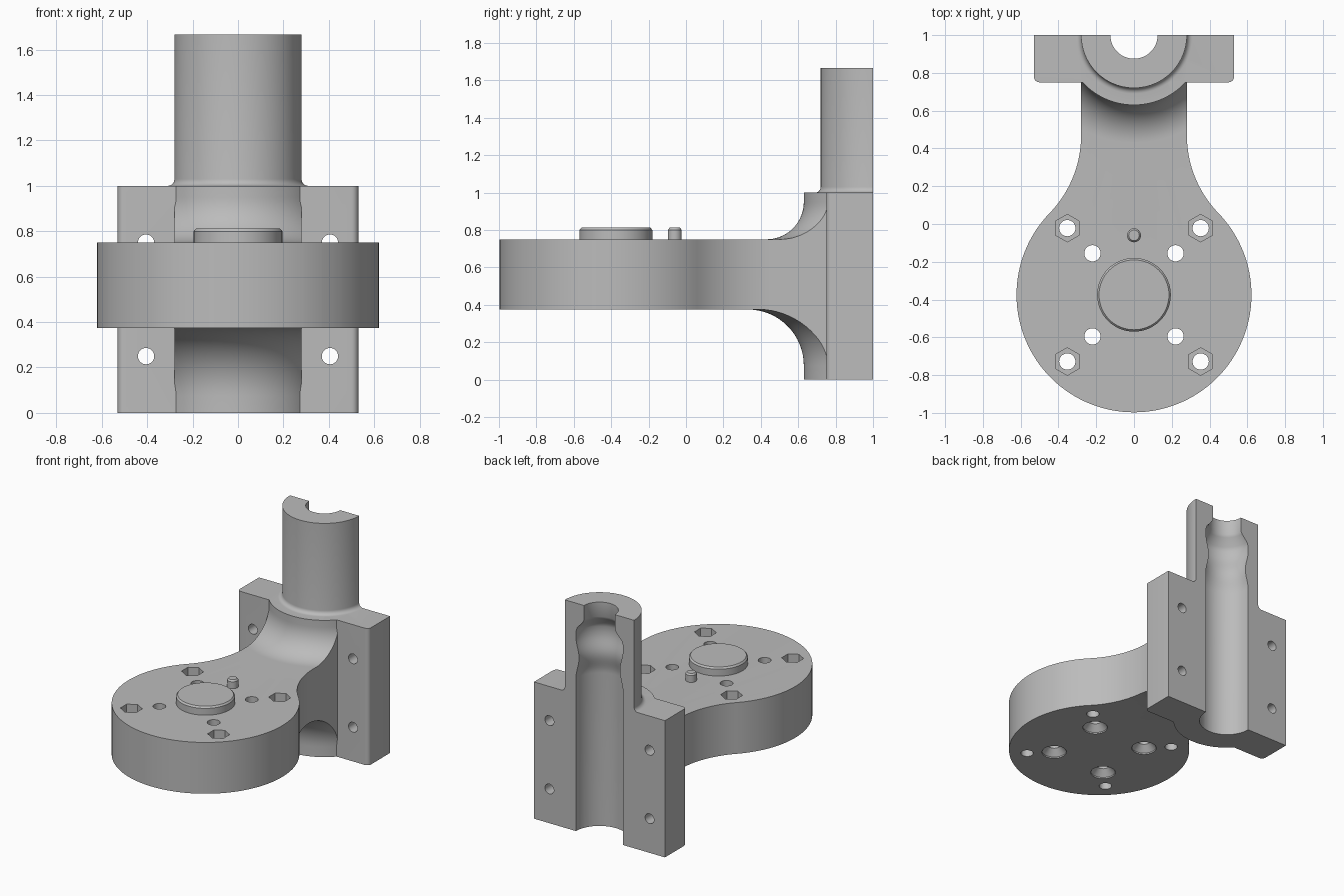
import bpy, bmesh, math
from mathutils import Matrix, Vector

if "Cube" in bpy.data.objects:
    bpy.data.objects.remove(bpy.data.objects["Cube"], do_unlink=True)

grey = bpy.data.materials.new("plain grey")
grey.use_nodes = True
grey.diffuse_color = (0.5, 0.5, 0.5, 1)
grey.node_tree.nodes["Principled BSDF"].inputs["Base Color"].default_value = (0.5, 0.5, 0.5, 1)


def finish(name, bm):
    bmesh.ops.recalc_face_normals(bm, faces=bm.faces)
    mesh = bpy.data.meshes.new(name)
    bm.to_mesh(mesh)
    bm.free()
    mesh.materials.append(grey)
    ob = bpy.data.objects.new(name, mesh)
    bpy.context.collection.objects.link(ob)
    return ob


def lathe(name, profile, x, y, steps=96):
    """Spin an (r, z) profile that starts and ends on the axis."""
    bm = bmesh.new()
    verts = [bm.verts.new((r, 0, z)) for r, z in profile]
    edges = [bm.edges.new(pair) for pair in zip(verts, verts[1:])]
    bmesh.ops.spin(bm, geom=verts + edges, cent=(0, 0, 0), axis=(0, 0, 1),
                   angle=math.tau, steps=steps, use_merge=True)
    bmesh.ops.remove_doubles(bm, verts=bm.verts, dist=1e-5)
    bmesh.ops.dissolve_degenerate(bm, edges=bm.edges, dist=1e-6)
    bmesh.ops.translate(bm, verts=bm.verts, vec=(x, y, 0))
    return finish(name, bm)


def prism(name, outline, z0, z1):
    bm = bmesh.new()
    face = bm.faces.new([bm.verts.new((x, y, z0)) for x, y in outline])
    top = bmesh.ops.extrude_face_region(bm, geom=[face])["geom"]
    bmesh.ops.translate(bm, vec=(0, 0, z1 - z0),
                        verts=[v for v in top if isinstance(v, bmesh.types.BMVert)])
    return finish(name, bm)


def rod(name, at, r, depth, sides=32, along_y=False):
    bm = bmesh.new()
    bmesh.ops.create_cone(bm, cap_ends=True, segments=sides, radius1=r, radius2=r, depth=depth)
    turn = Matrix.Rotation(math.pi / 2, 4, 'X') if along_y else Matrix.Identity(4)
    bm.transform(Matrix.Translation(at) @ turn)
    return finish(name, bm)


def arc(cx, cy, r, a0, a1, n=16):
    return [(cx + r * math.cos(math.radians(a0 + (a1 - a0) * i / n)),
             cy + r * math.sin(math.radians(a0 + (a1 - a0) * i / n))) for i in range(n + 1)]


def combine(body, tool, operation):
    mod = body.modifiers.new("join", 'BOOLEAN')
    mod.operation = operation
    mod.solver = 'EXACT'
    mod.object = tool
    bpy.context.view_layer.update()
    bpy.context.view_layer.objects.active = body
    bpy.ops.object.modifier_apply(modifier=mod.name)
    bpy.data.objects.remove(tool, do_unlink=True)


def mirrored(half):
    return half + [(-x, y) for x, y in reversed(half)]


DISC_Y, DISC_R, NECK = -0.375, 0.622, 0.28

# Arm: round pad with a waisted neck, seen from above
blend_y = 0.47
dy = blend_y - DISC_Y
blend_r = (NECK ** 2 + dy ** 2 - DISC_R ** 2) / (2 * (DISC_R - NECK))
touch = math.degrees(math.atan2(dy, NECK + blend_r))
half = arc(0, DISC_Y, DISC_R, -90, touch, 48)[1:]
half += arc(NECK + blend_r, blend_y, blend_r, 180 + touch, 180, 20)[1:] + [(NECK, 1.1)]
outline = mirrored(half) + [(0, DISC_Y - DISC_R)]
body = prism("bracket_body", outline, -0.2, 1.2)

# Side section of the arm: pad thickness flaring into the clamp collar
section = [(0, 0), (0.37, 0)] + arc(0.67, 0.075, 0.3, 180, 90)
section += [(2.3, 0.375), (2.3, 0.75)] + arc(0.57, 0.95, 0.2, 270, 180)
section += [(0.37, 1), (0, 1)]
combine(body, lathe("arm_section", section, 0, 1, 128), 'INTERSECT')

# Clamp flange with softened front corners
flange = mirrored(arc(0.5, 0.78, 0.03, -90, 0, 6) + [(0.53, 1.1)])
combine(body, prism("flange", flange, 0, 1), 'UNION')

# Column with a small fillet at its foot
column = [(0, 0.9), (0.312, 0.9), (0.312, 0.998)] + arc(0.31, 1.03, 0.03, 270, 180, 6)
combine(body, lathe("column", column + [(0.28, 1.667), (0, 1.667)], 0, 1), 'UNION')

# Shaped bore, then the flat back that splits the clamp in half
bore = [(0, -0.1), (0.19, -0.1), (0.19, 1.12)]
bore += [(0.1775 + 0.0125 * math.cos(math.tau * i / 16), 1.12 + 0.3 * i / 16) for i in range(1, 17)]
bore += [(0.19, 1.46), (0.18, 1.49), (0.135, 1.54), (0.125, 1.56), (0.125, 1.8), (0, 1.8)]
combine(body, lathe("bore", bore, 0, 1), 'DIFFERENCE')
combine(body, prism("back_cut", [(-1, 1), (1, 1), (1, 2), (-1, 2)], -1, 3), 'DIFFERENCE')

# Bolt holes through the flange, countersunk and hex-pocketed holes in the pad
sink = [(0, 0.3), (0.085, 0.3), (0.085, 0.385), (0.043, 0.43), (0.043, 0.9), (0, 0.9)]
for sx in (-1, 1):
    for s in (-1, 1):
        combine(body, rod("bolt_hole", (sx * 0.405, 0.9, 0.5 + s * 0.25), 0.036, 0.8, 32, True), 'DIFFERENCE')
        combine(body, lathe("screw_hole", sink, sx * 0.22, DISC_Y + s * 0.22, 32), 'DIFFERENCE')
        x, y = sx * 0.353, DISC_Y + s * 0.353
        combine(body, rod("nut_hole", (x, y, 0.5), 0.043, 0.8), 'DIFFERENCE')
        combine(body, rod("nut_pocket", (x, y, 0.75), 0.073, 0.26, 6), 'DIFFERENCE')

# Raised centring boss and locating pin
boss = lathe("centre_boss", [(0, 0.7), (0.195, 0.7), (0.195, 0.8), (0.185, 0.812), (0, 0.812)], 0, DISC_Y, 64)
pin = lathe("locating_pin", [(0, 0.7), (0.037, 0.7), (0.037, 0.8), (0.028, 0.812), (0, 0.812)], 0, -0.06, 32)

for ob in (body, boss, pin):
    bpy.ops.object.select_all(action='DESELECT')
    ob.select_set(True)
    bpy.context.view_layer.objects.active = ob
    bpy.ops.object.shade_smooth_by_angle(angle=math.radians(28))
